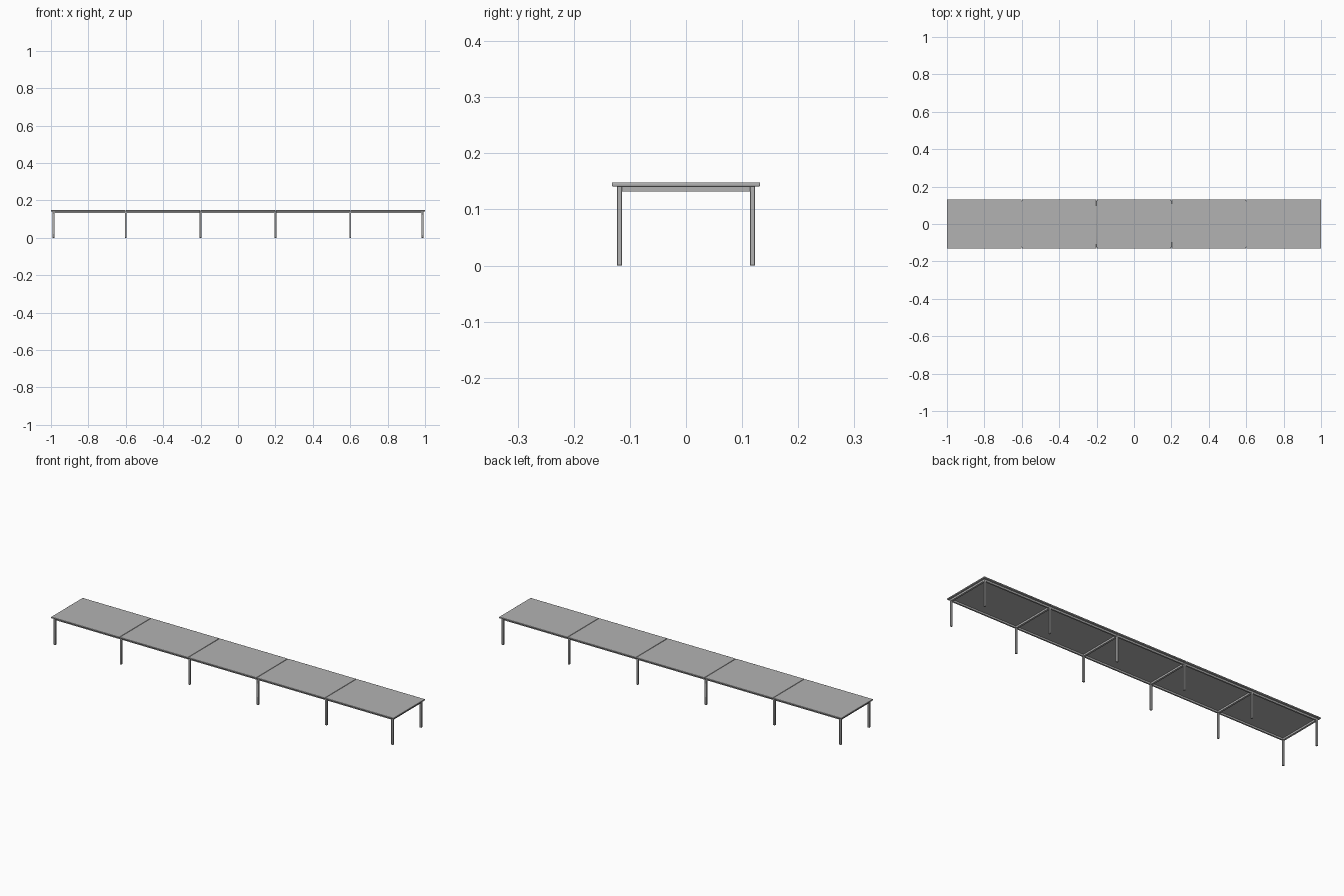
import bpy

cube = bpy.data.objects.get("Cube")
if cube:
    bpy.data.objects.remove(cube, do_unlink=True)

grey = bpy.data.materials.new("plain grey")
grey.use_nodes = True
colour = (0.45, 0.45, 0.45, 1)
grey.diffuse_color = colour
grey.node_tree.nodes["Principled BSDF"].inputs["Base Color"].default_value = colour


def box(name, x, y, z, bevel=0.0):
    """Box spanning the given (low, high) ranges, with optional rounded edges."""
    centre = [(a + b) / 2 for a, b in (x, y, z)]
    bpy.ops.mesh.primitive_cube_add(size=1, location=centre)
    ob = bpy.context.object
    ob.name = name
    ob.scale = [b - a for a, b in (x, y, z)]
    bpy.ops.object.transform_apply(location=False, rotation=False, scale=True)
    ob.data.materials.append(grey)
    if bevel:
        mod = ob.modifiers.new("rounded edges", "BEVEL")
        mod.width = bevel
        mod.segments = 2
        bpy.ops.object.shade_smooth_by_angle()
    return ob


TOP, UNDER, RAIL = 0.148, 0.141, 0.132   # heights of top, its underside, rail bottom
HALF_W, LEG_OUT, LEG_IN = 0.132, 0.123, 0.114
LEG_HALF = 0.005
GAP = 0.001
frames = [-0.986, -0.6, -0.2, 0.2, 0.6, 0.986]
seams = [-1, -0.6, -0.2, 0.2, 0.6, 1]

# Table tops, separated by narrow seams
for i, (a, b) in enumerate(zip(seams, seams[1:])):
    left = a if i == 0 else a + GAP
    right = b if i == 4 else b - GAP
    box(f"table_top_{i + 1}", (left, right), (-HALF_W, HALF_W), (UNDER, TOP), 0.0015)

# Legs in pairs, joined by a cross rail
for i, x in enumerate(frames):
    span = (x - LEG_HALF, x + LEG_HALF)
    box(f"front_leg_{i + 1}", span, (-LEG_OUT, -LEG_IN), (0, UNDER), 0.001)
    box(f"back_leg_{i + 1}", span, (LEG_IN, LEG_OUT), (0, UNDER), 0.001)
    box(f"cross_rail_{i + 1}", span, (-LEG_IN, LEG_IN), (RAIL, UNDER))

# Long rails between neighbouring legs
for i, (a, b) in enumerate(zip(frames, frames[1:])):
    span = (a + LEG_HALF, b - LEG_HALF)
    box(f"front_rail_{i + 1}", span, (-LEG_OUT + 0.001, -LEG_IN), (RAIL, UNDER))
    box(f"back_rail_{i + 1}", span, (LEG_IN, LEG_OUT - 0.001), (RAIL, UNDER))
